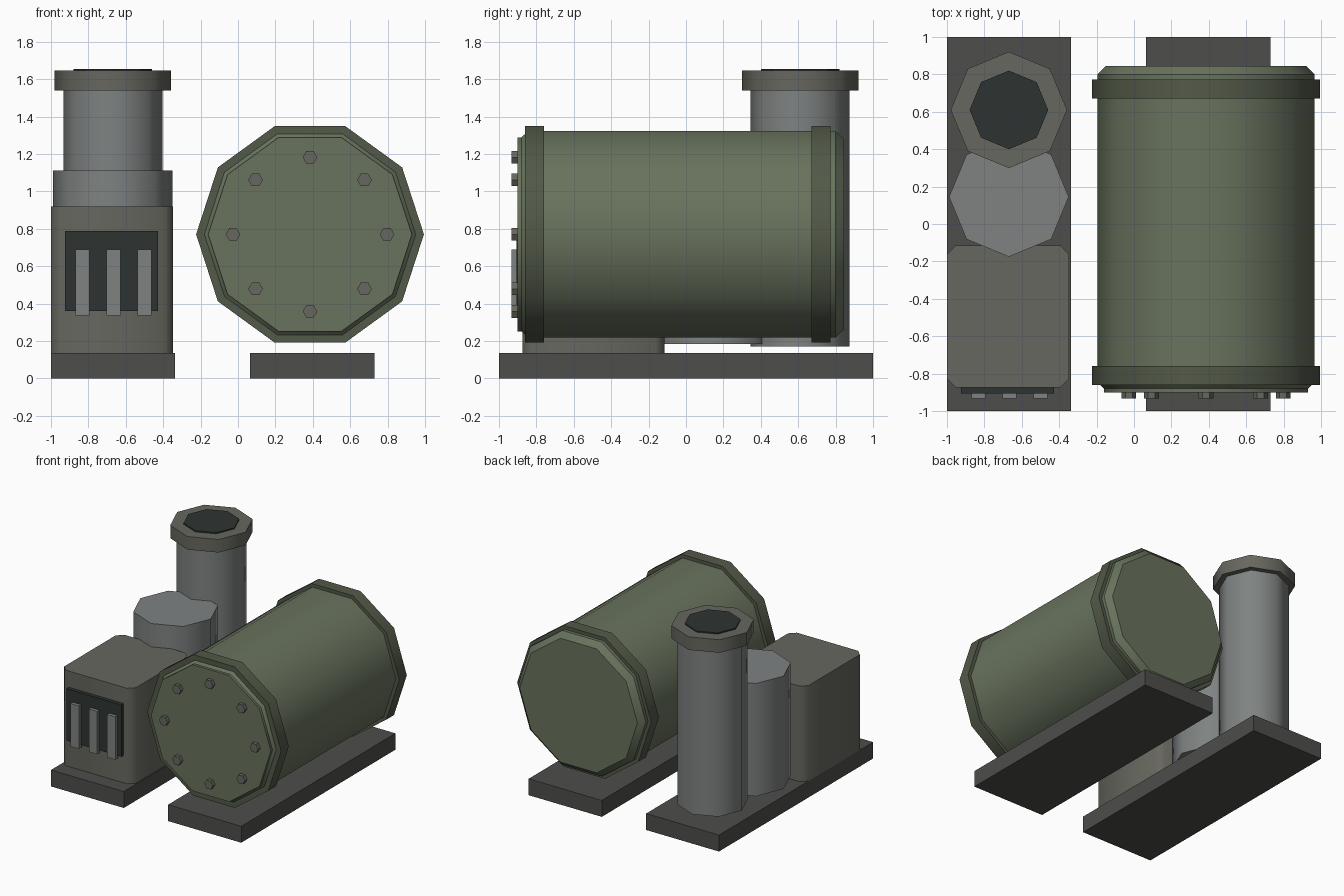
import bpy, bmesh, math
from mathutils import Matrix, Vector

if "Cube" in bpy.data.objects:
    bpy.data.objects.remove(bpy.data.objects["Cube"])


def material(name, rgb):
    m = bpy.data.materials.new(name)
    m.diffuse_color = (*rgb, 1)
    m.use_nodes = True
    m.node_tree.nodes["Principled BSDF"].inputs["Base Color"].default_value = m.diffuse_color
    return m


BASE = material("dark_grey", (0.075, 0.076, 0.072))
HOUSING = material("warm_grey", (0.135, 0.135, 0.115))
STEEL = material("steel", (0.21, 0.225, 0.222))
GREEN = material("green", (0.14, 0.17, 0.11))
BAND = material("dark_green", (0.085, 0.1, 0.065))
DARK = material("near_black", (0.027, 0.034, 0.032))


def finish(name, bm, mat, smooth=None):
    bmesh.ops.recalc_face_normals(bm, faces=bm.faces)
    me = bpy.data.meshes.new(name)
    bm.to_mesh(me)
    bm.free()
    me.materials.append(mat)
    ob = bpy.data.objects.new(name, me)
    bpy.context.collection.objects.link(ob)
    if smooth:
        bpy.ops.object.select_all(action='DESELECT')
        ob.select_set(True)
        bpy.context.view_layer.objects.active = ob
        bpy.ops.object.shade_smooth_by_angle(angle=math.radians(smooth))
    return ob


def box(name, x, y, z, mat, corner=0):
    """Box from (min, max) ranges, optionally with chamfered upright edges."""
    bm = bmesh.new()
    bmesh.ops.create_cube(bm, size=1)
    for v in bm.verts:
        v.co = Vector([r[0] if c < 0 else r[1] for c, r in zip(v.co, (x, y, z))])
    if corner:
        upright = [e for e in bm.edges if abs(e.verts[0].co.z - e.verts[1].co.z) > 0.1]
        bmesh.ops.bevel(bm, geom=upright, offset=corner, segments=1, affect='EDGES')
    return finish(name, bm, mat, 50 if corner else None)


def prism(name, sides, profile, center, mat, axis='Z', smooth=None):
    """Stack of regular polygons given as (radius, position along axis)."""
    bm = bmesh.new()
    rings = []
    for r, h in profile:
        ring = []
        for i in range(sides):
            a = math.tau * i / sides
            u, w = center[0] + r * math.cos(a), center[1] + r * math.sin(a)
            ring.append(bm.verts.new((u, w, h) if axis == 'Z' else (u, h, w)))
        rings.append(ring)
    for lo, hi in zip(rings, rings[1:]):
        for i in range(sides):
            j = (i + 1) % sides
            bm.faces.new((lo[i], lo[j], hi[j], hi[i]))
    bm.faces.new(rings[0])
    bm.faces.new(rings[-1])
    return finish(name, bm, mat, smooth)


# Two floor skids
box("left_skid", (-1, -0.338), (-1, 1), (0, 0.135), BASE)
box("right_skid", (0.065, 0.73), (-1, 1), (0, 0.135), BASE)

# Housing with front grille
box("housing", (-1, -0.348), (-0.875, -0.115), (0.135, 0.92), HOUSING, 0.047)
box("grille_panel", (-0.925, -0.427), (-0.905, -0.87), (0.36, 0.787), DARK)
for i in range(3):
    x = -0.87 + 0.166 * i
    box(f"grille_slat_{i + 1}", (x, x + 0.076), (-0.932, -0.9), (0.337, 0.69), STEEL)

# Upright cylinders
prism("short_cylinder", 8, [(0.32, 0.185), (0.32, 1.112)], (-0.669, 0.145), STEEL, smooth=50)
STACK = (-0.669, 0.61)
prism("stack", 8, [(0.265, 0.17), (0.265, 1.56)], STACK, STEEL, smooth=50)
prism("stack_collar", 8, [(0.311, 1.538), (0.311, 1.645)], STACK, HOUSING, smooth=50)
prism("stack_opening", 8, [(0.21, 1.62), (0.21, 1.655)], STACK, DARK)

# Horizontal drum
DRUM = (0.385, 0.77)
prism("drum", 10, [(0.535, -0.89), (0.58, -0.845), (0.58, 0.8), (0.535, 0.845)],
      DRUM, GREEN, 'Y', 40)
for name, y in (("front_band", -0.86), ("rear_band", 0.672)):
    prism(name, 10, [(0.609, y), (0.609, y + 0.1)], DRUM, BAND, 'Y', 50)
prism("front_plate", 10, [(0.545, -0.902), (0.545, -0.84)], DRUM, GREEN, 'Y', 50)

# Ring of hex bolts on the front plate
for i in range(8):
    a = math.tau * i / 8
    c = (DRUM[0] + 0.412 * math.cos(a), DRUM[1] + 0.412 * math.sin(a))
    prism(f"bolt_{i + 1}", 6, [(0.039, -0.932), (0.039, -0.89)], c, HOUSING, 'Y')
